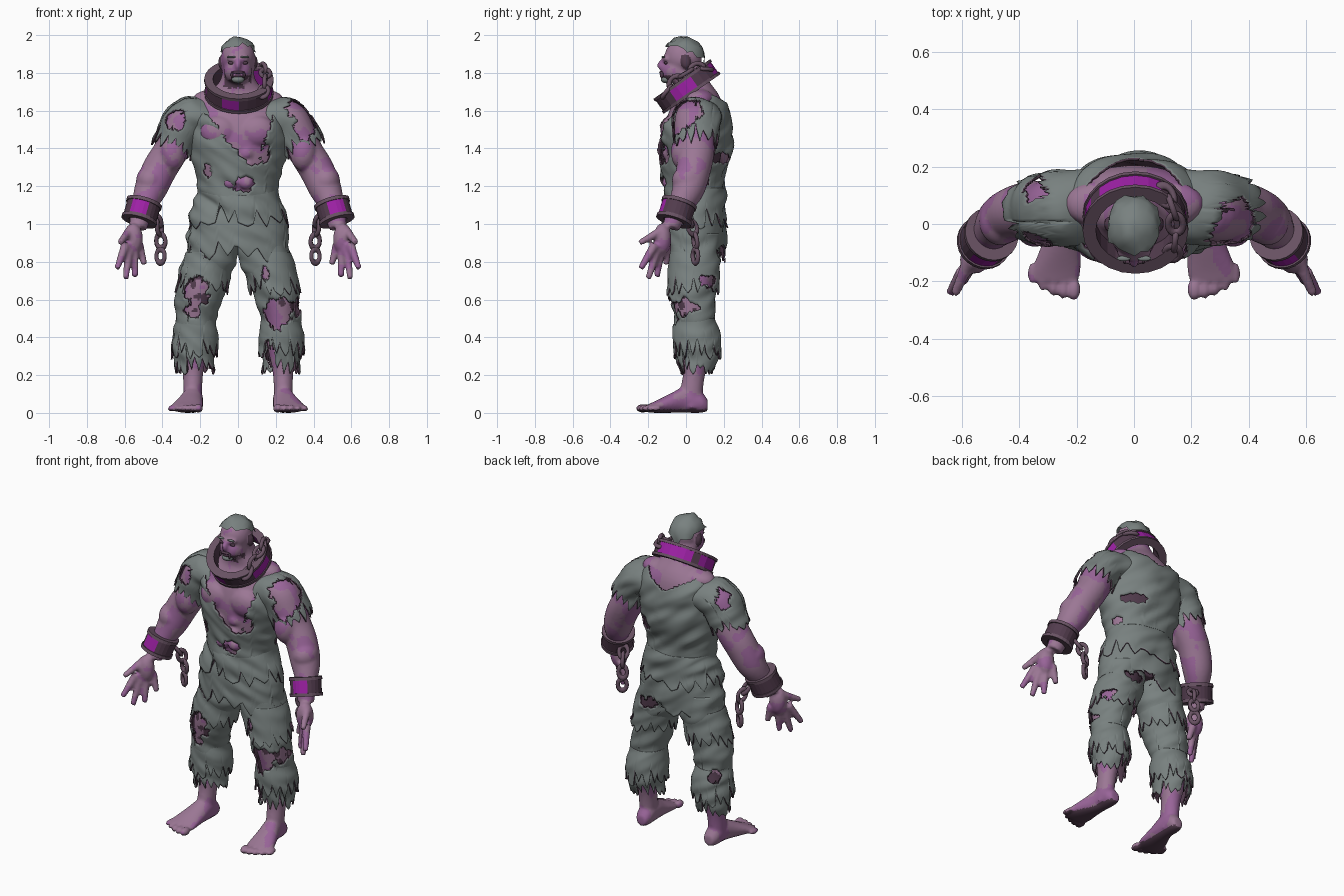
import bpy, bmesh, math, random
from mathutils import Vector, Matrix, Euler, noise

random.seed(4)
if "Cube" in bpy.context.scene.objects:
    bpy.data.objects.remove(bpy.data.objects["Cube"])


def material(name, r, g, b):
    mat = bpy.data.materials.new(name)
    mat.use_nodes = True
    mat.diffuse_color = (r, g, b, 1)
    shader = next(n for n in mat.node_tree.nodes if n.type == "BSDF_PRINCIPLED")
    shader.inputs["Base Color"].default_value = (r, g, b, 1)
    shader.inputs["Roughness"].default_value = 0.8
    return mat


SKIN = material("mauve skin", .33, .185, .3)
BLOTCH = material("purple skin", .32, .13, .32)
PLUM = material("dark plum", .085, .045, .075)
CLOTH = material("grey cloth", .19, .22, .215)
METAL = material("plum iron", .14, .085, .125)
VIOLET = material("bright violet", .34, .015, .38)


def finish(name, bm, mats, smooth=True):
    mesh = bpy.data.meshes.new(name)
    for face in bm.faces:
        face.smooth = smooth
    bm.to_mesh(mesh)
    bm.free()
    for mat in mats:
        mesh.materials.append(mat)
    obj = bpy.data.objects.new(name, mesh)
    bpy.context.scene.collection.objects.link(obj)
    return obj


def spline(rows, count):
    """Resample rows of numbers with a smooth curve."""
    out, last = [], len(rows) - 1
    for i in range(count):
        t = i / (count - 1) * last
        k = min(int(t), last - 1)
        f = t - k
        a, b, c, d = [rows[max(0, min(last, k + j))] for j in (-1, 0, 1, 2)]
        out.append([q + .5 * f * (r - p + f * (2 * p - 5 * q + 4 * r - s + f * (3 * (q - r) + s - p)))
                    for p, q, r, s in zip(a, b, c, d)])
    return out


def rings(rows, steps, seg, axis):
    """Elliptical sections: level (Z), upright (Y) or square to the path (T)."""
    data = spline(rows, steps)
    mids = [Vector(d[:3]) for d in data]
    out = []
    for i, d in enumerate(data):
        t = Vector((0, 0, -1))
        if axis == "T":
            t = (mids[min(i + 1, steps - 1)] - mids[max(i - 1, 0)]).normalized()
        u = t.cross(Vector((0, 1, 0))).normalized()
        v = u.cross(t)
        if axis == "Y":
            u, v = Vector((1, 0, 0)), Vector((0, 0, 1))
        angles = [math.tau * k / seg for k in range(seg)]
        out.append([mids[i] + u * d[3] * math.cos(a) + v * d[4] * math.sin(a) for a in angles])
    return mids, out


def bridge(bm, grid):
    loops = [[bm.verts.new(p) for p in ring] for ring in grid]
    for a, b in zip(loops, loops[1:]):
        for k in range(len(a)):
            n = (k + 1) % len(a)
            bm.faces.new((a[k], b[k], b[n], a[n]))
    return loops


def limb(bm, rows, steps=24, seg=24, axis="T"):
    loops = bridge(bm, rings(rows, steps, seg, axis)[1])
    bm.faces.new(loops[0])
    bm.faces.new(loops[-1])


def blob(bm, centre, size):
    bmesh.ops.create_icosphere(bm, subdivisions=3, radius=1,
                               matrix=Matrix.LocRotScale(Vector(centre), None, Vector(size)))


def flip(rows, s):
    return [(s * r[0],) + tuple(r[1:]) for r in rows]


def cloth(name, rows, steps=26, seg=96, jag=.25, holes=(), cut=None, axis="Z", wrinkle=.012):
    """Ragged open sleeve of cloth with a toothed hem and torn holes."""
    mids, grid = rings(rows, steps, seg, axis)
    tooth = 6
    depth = [random.uniform(.2, 1) for _ in range(seg)]
    sheet = []
    for i in range(steps):
        ring = []
        for k in range(seg):
            notch = abs(k % tooth - tooth / 2) / (tooth / 2)
            short = jag * (.7 * notch * depth[k // tooth] + .5 * (depth[k // tooth + 40] - .2))
            f = i * (1 - short)
            j = min(int(f), steps - 2)
            p = grid[j][k].lerp(grid[j + 1][k], f - j)
            away = (p - mids[j]).normalized()
            fold = noise.noise(Vector((p.x * 6, p.y * 6, p.z * 16 + p.x * 9)))
            ring.append(p + away * wrinkle * fold)
        sheet.append(ring)
    bm = bmesh.new()
    bridge(bm, sheet)
    bmesh.ops.triangulate(bm, faces=bm.faces[:])

    def torn(c):
        if cut and cut(c):
            return True
        ragged = 1 + .8 * noise.noise(c * 28)
        return any(((c.x - x) / w) ** 2 + ((c.y - y) / w) ** 2 + ((c.z - z) / h) ** 2 < ragged
                   for x, y, z, w, h in holes)

    gone = [f for f in bm.faces if torn(f.calc_center_median())]
    bmesh.ops.delete(bm, geom=gone, context="FACES")
    obj = finish(name, bm, [CLOTH, PLUM])
    thick = obj.modifiers.new("thickness", "SOLIDIFY")
    thick.thickness, thick.offset = .009, -1
    thick.material_offset = thick.material_offset_rim = 1


# Body: trunk, neck and head
body = bmesh.new()
limb(body, [(0, .06, .9, .2, .09), (0, .05, 1, .225, .125), (0, .04, 1.15, .19, .12),
            (0, .035, 1.3, .21, .14), (0, .04, 1.45, .24, .16), (0, .05, 1.55, .26, .155),
            (0, .06, 1.63, .23, .135), (0, .06, 1.69, .16, .11), (0, .03, 1.76, .095, .09),
            (0, 0, 1.84, .08, .08)], 50, 40, "Z")
blob(body, (0, -.015, 1.88), (.09, .1, .1))
blob(body, (0, -.05, 1.81), (.075, .08, .07))
blob(body, (0, -.1, 1.875), (.065, .028, .016))
blob(body, (0, -.125, 1.84), (.018, .027, .03))
blob(body, (0, -.12, 1.785), (.03, .015, .01))

for s in (1, -1):
    # Muscles and ears
    blob(body, (s * .1, -.075, 1.49), (.1, .06, .085))
    blob(body, (s * .12, .07, 1.66), (.12, .08, .055))
    blob(body, (s * .09, 0, 1.855), (.015, .025, .035))
    for z in (1.22, 1.3, 1.375):
        blob(body, (s * .042, -.095, z), (.04, .03, .036))
    blob(body, (s * .345, -.01, 1.38), (.07, .07, .1))
    blob(body, (s * .465, .01, 1.23), (.075, .085, .08))
    # Arm
    limb(body, flip([(.2, .06, 1.57, .09, .11), (.27, .05, 1.55, .1, .11), (.315, .045, 1.47, .1, .105),
                     (.36, .05, 1.38, .092, .1), (.415, .04, 1.29, .092, .092), (.465, .01, 1.18, .085, .085),
                     (.505, -.04, 1.08, .06, .06), (.53, -.08, .98, .048, .045)], s), 40)
    # Hand and fingers
    blob(body, (s * .555, -.125, .92), (.052, .048, .085))
    for base, tip in (((.595, -.165, .89), (.64, -.24, .765)), ((.575, -.15, .87), (.595, -.2, .71)),
                      ((.55, -.13, .87), (.545, -.155, .72)), ((.525, -.1, .89), (.495, -.105, .785)),
                      ((.57, -.12, .97), (.625, -.245, .9))):
        limb(body, flip([base + (.025, .025), tip + (.016, .016)], s), 8, 12)
    # Leg, foot and toes
    limb(body, flip([(.12, .05, .95, .12, .11), (.15, .04, .8, .115, .115), (.2, .03, .65, .105, .105),
                     (.225, .035, .5, .08, .085), (.235, .06, .36, .08, .085), (.238, .045, .22, .055, .06),
                     (.24, .03, .12, .05, .06), (.24, .03, .03, .05, .06)], s), 40, 24, "Z")
    limb(body, flip([(.235, .115, .04, .03, .03), (.237, .08, .055, .048, .055), (.24, 0, .07, .055, .07),
                     (.255, -.08, .052, .07, .052), (.27, -.16, .032, .085, .032),
                     (.275, -.2, .024, .08, .022)], s), 24, 20, "Y")
    for i in range(5):
        blob(body, (s * (.21 + .036 * i), -.228 + .007 * i * i / 2, .024),
             (.024 if i == 0 else .017, .038, .024 - .002 * i))

# Fuse the body into one skin, then mottle it
bmesh.ops.recalc_face_normals(body, faces=body.faces[:])
skin = finish("body", body, [])
fuse = skin.modifiers.new("fuse", "REMESH")
fuse.mode, fuse.voxel_size = "VOXEL", .01
soften = skin.modifiers.new("soften", "SMOOTH")
soften.factor, soften.iterations = .5, 2
view = bpy.context.evaluated_depsgraph_get()
fused = bpy.data.meshes.new_from_object(skin.evaluated_get(view))
skin.modifiers.clear()
skin.data = fused
fused.materials.clear()
for mat in (SKIN, BLOTCH, PLUM):
    fused.materials.append(mat)


def skin_tone(c):
    tone = noise.noise(c * 8) + .5 * noise.noise(c * 21)
    ear = abs(c.x) > .086 and 1.8 < c.z < 1.9 and abs(c.y) < .03
    stubble = 1.72 < c.z < 1.79 and c.y < -.03 and tone > -.1
    under_shirt = c.y > .1 and abs(c.x) < .24 and .75 < c.z < 1.5
    under_trousers = .27 < c.z < 1.05 and abs(c.x) < .38 and tone < -.35
    if ear or stubble or under_shirt or under_trousers or c.z < .02:
        return 2
    return int(tone > .06)


for face in fused.polygons:
    face.material_index = skin_tone(face.center)
    face.use_smooth = True

# Hair cap, beard, moustache, brows and eyes
hair = bmesh.new()
blob(hair, (0, -.012, 1.88), (.097, .109, .108))
low = [v for v in hair.verts if v.co.z < 1.89 - .42 * v.co.y + .02 * noise.noise(v.co * 40)]
bmesh.ops.delete(hair, geom=low, context="VERTS")
for v in hair.verts:
    v.co += (v.co - Vector((0, -.012, 1.85))).normalized() * random.uniform(-.003, .011)
finish("hair", hair, [CLOTH])
beard = bmesh.new()
blob(beard, (0, -.105, 1.765), (.034, .028, .02))
finish("beard", beard, [CLOTH])
face_marks = bmesh.new()
blob(face_marks, (0, -.131, 1.803), (.034, .011, .008))
for s in (1, -1):
    blob(face_marks, (s * .034, -.106, 1.853), (.02, .01, .009))
    blob(face_marks, (s * .032, -.129, 1.79), (.007, .01, .018))
finish("eyes_and_moustache", face_marks, [PLUM])
brows = bmesh.new()
for s in (1, -1):
    blob(brows, (s * .036, -.12, 1.884), (.024, .009, .006))
finish("eyebrows", brows, [CLOTH])


# Torn shirt with a deep, lopsided neckline
def neckline(c):
    if c.y < .05:
        rise, ragged = c.z - 1.31, .02 * noise.noise(c * 30)
        return rise > 0 and .06 - .85 * rise - ragged < c.x < .1 + .35 * rise + ragged
    return abs(c.x) < (c.z - 1.6) * 2


cloth("shirt", [(0, .07, 1.69, .2, .12), (0, .06, 1.62, .25, .165), (0, .045, 1.53, .275, .197),
                (0, .045, 1.42, .26, .198), (0, .04, 1.3, .235, .18), (0, .04, 1.18, .215, .16),
                (0, .045, 1.06, .235, .16)], 44, jag=.1, cut=neckline, wrinkle=.022,
      holes=[(.03, -.13, 1.21, .06, .04), (-.17, -.1, 1.28, .03, .04), (.15, -.12, 1.36, .03, .05),
             (.15, .18, 1.35, .08, .03), (.22, .1, 1.22, .04, .03)])
cloth("waist_wrap", [(0, .045, 1.19, .212, .157), (0, .045, 1.1, .245, .168), (0, .045, .97, .275, .175)],
      jag=.5, wrinkle=.02, holes=[(.02, -.12, 1.18, .05, .03)])
cloth("ragged_skirt", [(0, .045, 1.1, .235, .155), (0, .045, .95, .272, .165), (0, .045, .78, .28, .165)],
      jag=.45, wrinkle=.018, holes=[(.1, .2, .84, .09, .045)])

# Sleeves and trouser legs, each side torn differently
tears = {1: [(.36, -.01, 1.6, .105, .1), (.36, -.07, 1.52, .06, .08), (.21, -.09, .52, .095, .085),
             (.3, .0, .56, .07, .05), (.14, -.1, .74, .025, .04), (.16, -.04, .3, .035, .08),
             (.14, .17, .84, .06, .04), (.28, .11, .7, .05, .035)],
         -1: [(-.33, -.06, 1.55, .055, .06), (-.33, .11, 1.59, .06, .06), (-.22, -.1, .64, .075, .085),
              (-.25, -.09, .54, .06, .04), (-.19, -.11, .85, .035, .04), (-.29, .13, .46, .04, .04)]}
for s, side in ((1, "left"), (-1, "right")):
    cloth(side + "_sleeve", flip([(.15, .06, 1.565, .09, .13), (.26, .055, 1.555, .118, .135),
                                  (.315, .05, 1.48, .117, .125), (.342, .05, 1.42, .115, .12),
                                  (.36, .05, 1.37, .115, .122)], s),
          jag=.5, axis="T", holes=tears[s])
    cloth(side + "_trouser", flip([(.125, .05, .95, .14, .13), (.15, .045, .8, .135, .135),
                                   (.2, .03, .65, .127, .125), (.222, .04, .5, .108, .11),
                                   (.23, .06, .35, .108, .115), (.225, .055, .2, .1, .09)], s),
          44, jag=.16, holes=tears[s], wrinkle=.018)
    cloth(side + "_thigh_rags", flip([(.15, .045, .85, .13, .13), (.175, .04, .74, .138, .138),
                                      (.2, .035, .62, .142, .138)], s), jag=.55, holes=tears[s])
    cloth(side + "_shin_rags", flip([(.222, .045, .5, .105, .108), (.228, .058, .4, .122, .125),
                                     (.228, .06, .28, .125, .122)], s), jag=.55, holes=tears[s])


# Iron collar and cuffs with violet panels outside and inside
def shackle(name, centre, tilt, radius, half, hole, outer, inner=(), sides=24):
    rim, mid = radius + .006, half * .66
    profile = [(hole, -half), (rim, -half), (rim, -mid), (radius, -mid),
               (radius, mid), (rim, mid), (rim, half), (hole, half), (hole, -half)]
    bm = bmesh.new()
    bridge(bm, [[Vector((r * math.cos(math.tau * k / sides), r * math.sin(math.tau * k / sides), z))
                 for k in range(sides)] for r, z in profile])
    for i, f in enumerate(bm.faces):
        band, k = divmod(i, sides)
        if band == 3:
            f.material_index = 1 if k in outer else 2
        elif band == 7:
            f.material_index = 1 if k in inner else 2
    bmesh.ops.remove_doubles(bm, verts=bm.verts[:], dist=.0001)
    bmesh.ops.recalc_face_normals(bm, faces=bm.faces[:])
    turn = Euler([math.radians(a) for a in tilt])
    bm.transform(Matrix.LocRotScale(Vector(centre), turn, None))
    finish(name, bm, [METAL, VIOLET, PLUM], False)


def chain(name, points, count):
    bm = bmesh.new()
    path = [Vector(p) for p in spline(points, count)]
    for i, p in enumerate(path):
        along = (path[min(i + 1, count - 1)] - path[max(i - 1, 0)]).normalized()
        frame = along.to_track_quat("Z", "Y").to_matrix() @ Matrix.Rotation(math.pi / 2 * (i % 2), 3, "Z")
        link = []
        for k in range(17):
            a, w = math.tau * k / 16, []
            for j in range(6):
                b = math.tau * j / 6
                r = .026 + .012 * math.cos(b)
                w.append(p + frame @ Vector((r * math.cos(a), .012 * math.sin(b), r * 1.4 * math.sin(a))))
            link.append(w)
        bridge(bm, link)
    bmesh.ops.remove_doubles(bm, verts=bm.verts[:], dist=.0001)
    bmesh.ops.recalc_face_normals(bm, faces=bm.faces[:])
    finish(name, bm, [METAL])


panels = [*range(4, 9), *range(10, 13), 16, 17, 22, 23, 0]
shackle("collar", (.005, .005, 1.728), (35, 0, 0), .178, .048, .138, panels, range(5))
chain("collar_chain", [(.11, .1, 1.82), (.14, .04, 1.82), (.145, -.04, 1.77), (.135, -.1, 1.7)], 5)
for s, side in ((1, "left"), (-1, "right")):
    shackle(side + "_cuff", (s * .51, -.05, 1.065), (-20, -12 * s, 13 * s), .09, .056, .055, range(16, 20))
    chain(side + "_cuff_chain", [(s * .43, .01, 1.02), (s * .41, .045, .95), (s * .41, .05, .83)], 4)
